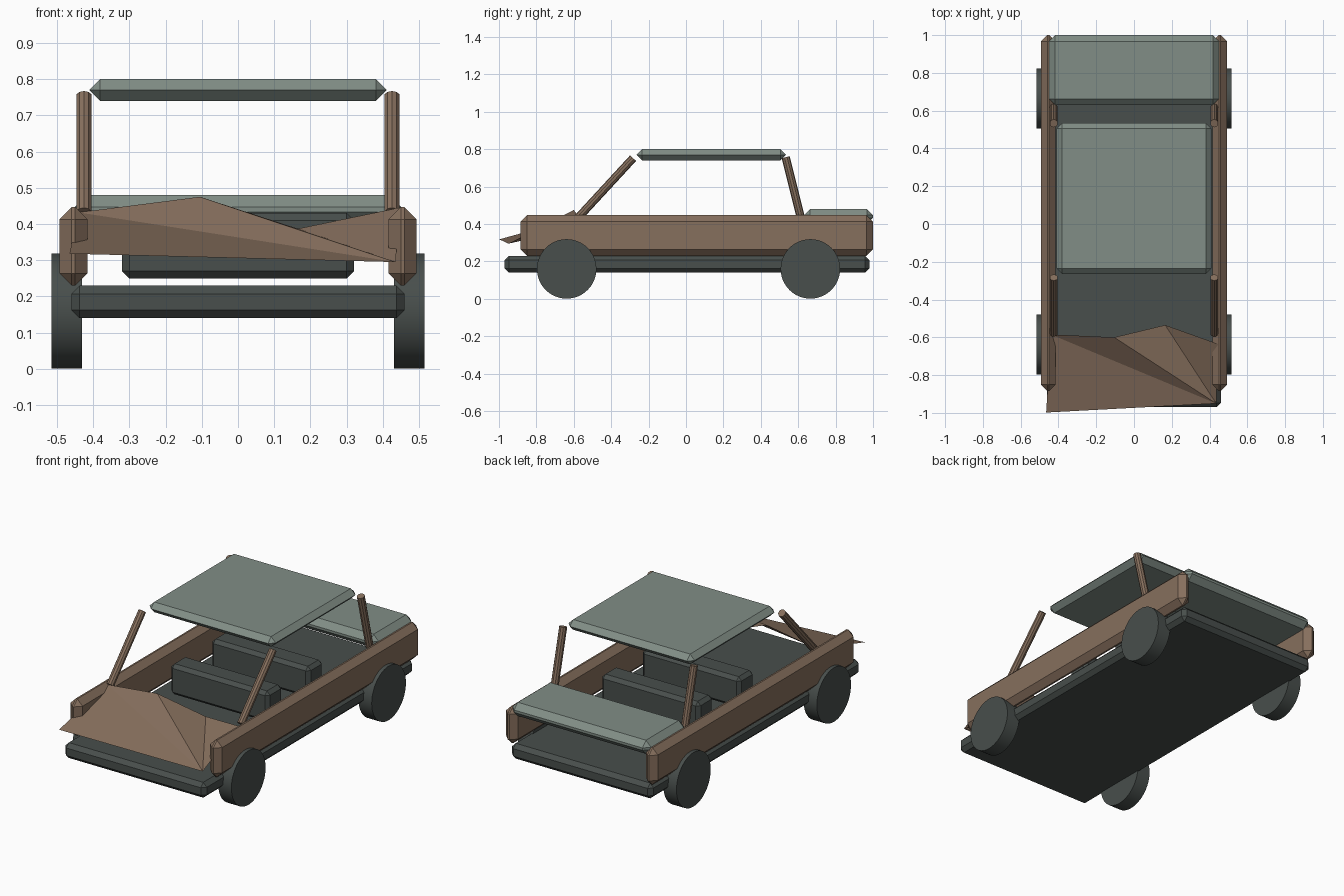
import bpy, bmesh
from mathutils import Vector, Matrix

if "Cube" in bpy.data.objects:
    bpy.data.objects.remove(bpy.data.objects["Cube"])


def material(name, rgb):
    m = bpy.data.materials.new(name)
    m.diffuse_color = (*rgb, 1)
    m.use_nodes = True
    m.node_tree.nodes["Principled BSDF"].inputs["Base Color"].default_value = m.diffuse_color
    return m


BROWN = material("brown_paint", (0.24, 0.16, 0.11))
GREY = material("grey_green_paint", (0.22, 0.27, 0.24))
DARK = material("dark_trim", (0.065, 0.077, 0.072))


def finish(bm, name, mat):
    me = bpy.data.meshes.new(name)
    bmesh.ops.recalc_face_normals(bm, faces=bm.faces)
    bm.to_mesh(me)
    bm.free()
    me.materials.append(mat)
    ob = bpy.data.objects.new(name, me)
    bpy.context.collection.objects.link(ob)
    return ob


def box(name, lo, hi, bevel, mat):
    lo, hi = Vector(lo), Vector(hi)
    bm = bmesh.new()
    bmesh.ops.create_cube(bm, size=1, matrix=Matrix.Translation((lo + hi) / 2)
                          @ Matrix.Diagonal((*(hi - lo), 1)))
    bmesh.ops.bevel(bm, geom=bm.edges[:], offset=bevel, segments=1,
                    affect='EDGES', clamp_overlap=True)
    return finish(bm, name, mat)


def rod(name, a, b, radius, sides, mat):
    a, b = Vector(a), Vector(b)
    d = b - a
    rot = d.to_track_quat('Z', 'Y').to_matrix().to_4x4()
    bm = bmesh.new()
    bmesh.ops.create_cone(bm, cap_ends=True, segments=sides, radius1=radius,
                          radius2=radius, depth=d.length,
                          matrix=Matrix.Translation((a + b) / 2) @ rot)
    return finish(bm, name, mat)


# Floor, roof and rear deck
box("chassis", (-0.46, -0.97, 0.14), (0.46, 0.98, 0.23), 0.023, DARK)
box("roof", (-0.41, -0.265, 0.74), (0.41, 0.535, 0.80), 0.0298, GREY)
box("trunk_lid", (-0.45, 0.63, 0.40), (0.45, 1.0, 0.48), 0.033, GREY)

# Bench seats
for name, y in (("front_seat", -0.18), ("rear_seat", 0.20)):
    box(name, (-0.32, y, 0.25), (0.32, y + 0.14, 0.43), 0.02, DARK)

for side, s in (("left", -1), ("right", 1)):
    # Side panels
    xs = sorted((s * 0.415, s * 0.493))
    box(side + "_side_panel", (xs[0], -0.885, 0.23), (xs[1], 1.0, 0.447), 0.034, BROWN)
    # Roof pillars
    x = s * 0.425
    rod(side + "_front_pillar", (x, -0.58, 0.43), (x, -0.283, 0.752), 0.022, 10, BROWN)
    rod(side + "_rear_pillar", (x, 0.615, 0.43), (x, 0.533, 0.757), 0.022, 10, BROWN)
    # Wheels
    for end, y in (("front", -0.638), ("rear", 0.665)):
        w = rod(f"{side}_{end}_wheel", (s * 0.43, y, 0.16), (s * 0.515, y, 0.16),
                0.159, 48, DARK)
        for p in w.data.polygons:
            p.use_smooth = len(p.vertices) == 4
        for e in w.data.edges:
            v = [w.data.vertices[i].co.x for i in e.vertices]
            e.use_edge_sharp = abs(v[0] - v[1]) < 1e-4

# Crumpled hood sheet: a fan of triangles from the front right corner
bm = bmesh.new()
pts = [(0.435, -0.95, 0.295), (0.445, -0.635, 0.445), (0.165, -0.535, 0.387),
       (-0.105, -0.60, 0.475), (-0.44, -0.585, 0.432), (-0.465, -0.998, 0.318)]
vs = [bm.verts.new(p) for p in pts]
for i in range(1, 5):
    bm.faces.new((vs[0], vs[i], vs[i + 1]))
finish(bm, "hood", BROWN)
